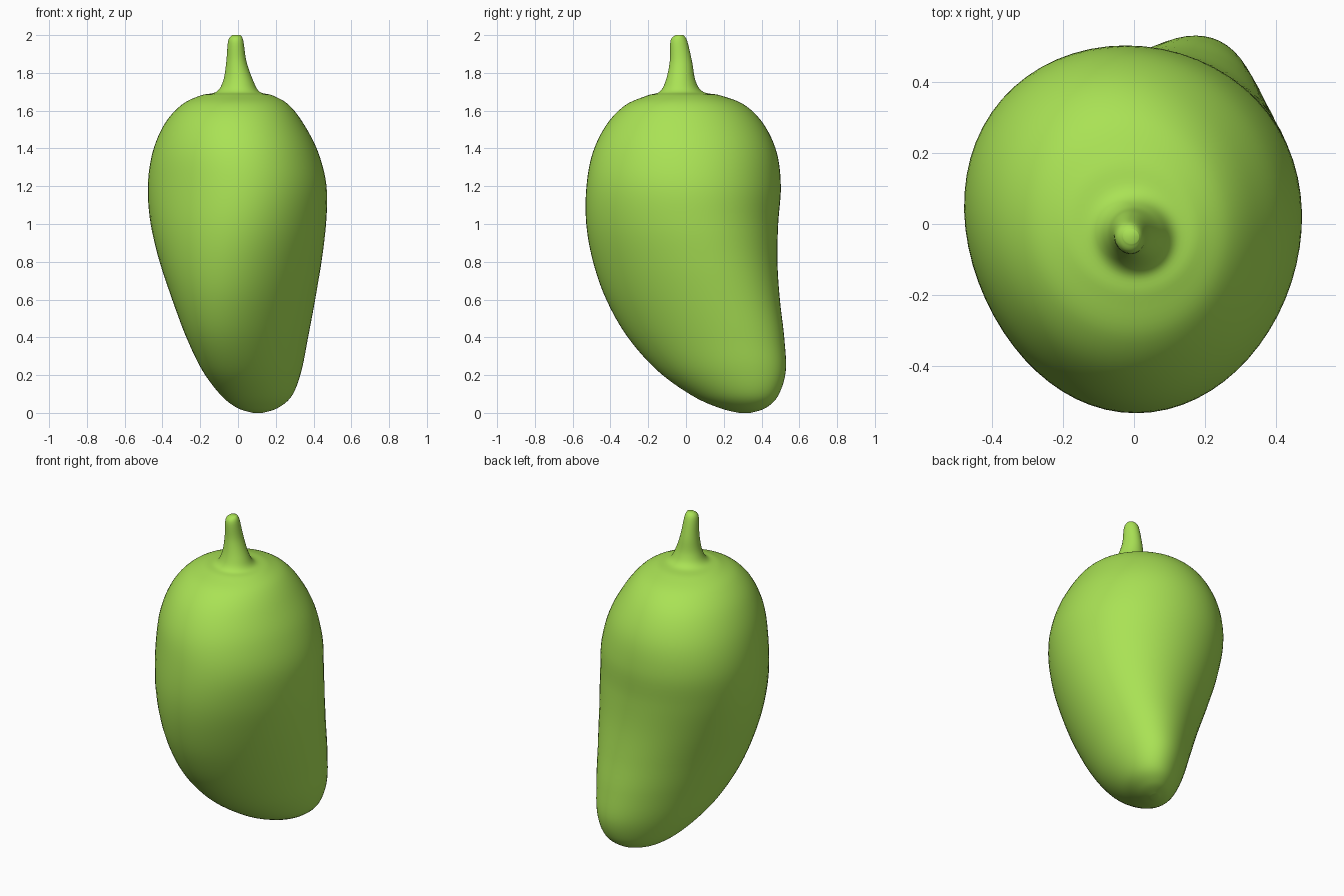
import bpy, bmesh, math

if "Cube" in bpy.data.objects:
    bpy.data.objects.remove(bpy.data.objects["Cube"])

SEGS, STEPS = 64, 6

# Profile from nose to stem tip: z, x min, x max, y min, y max
PROFILE = [
    (0.00, 0.08, 0.13, 0.28, 0.34),
    (0.025, 0.00, 0.21, 0.18, 0.42),
    (0.09, -0.085, 0.287, 0.035, 0.487),
    (0.22, -0.183, 0.338, -0.147, 0.528),
    (0.40, -0.275, 0.370, -0.308, 0.520),
    (0.60, -0.353, 0.403, -0.422, 0.497),
    (0.80, -0.418, 0.436, -0.492, 0.484),
    (1.00, -0.461, 0.463, -0.528, 0.488),
    (1.20, -0.474, 0.469, -0.527, 0.502),
    (1.38, -0.450, 0.425, -0.493, 0.480),
    (1.53, -0.388, 0.348, -0.418, 0.410),
    (1.63, -0.300, 0.270, -0.320, 0.310),
    (1.68, -0.200, 0.185, -0.205, 0.185),
    (1.70, -0.115, 0.115, -0.140, 0.090),
    (1.76, -0.078, 0.080, -0.107, 0.050),
    (1.86, -0.062, 0.045, -0.086, 0.032),
    (1.97, -0.052, 0.028, -0.082, 0.006),
    (2.00, -0.030, 0.014, -0.055, -0.015),
]


def blend(a, b, c, d, t):
    """Smooth interpolation between b and c."""
    return 0.5 * (2 * b + (c - a) * t + (2 * a - 5 * b + 4 * c - d) * t * t
                  + (3 * b - a - 3 * c + d) * t ** 3)


def sections():
    last = len(PROFILE) - 1
    for i in range(last):
        quad = [PROFILE[max(0, min(last, i + k))] for k in (-1, 0, 1, 2)]
        for s in range(STEPS):
            yield [blend(*col, s / STEPS) for col in zip(*quad)]
    yield PROFILE[-1]


def ring(bm, row):
    z, x0, x1, y0, y1 = row
    # Nose leans diagonally, fading out toward the shoulders
    k = max(0.0, min(1.0, (1.3 - z) / 1.2))
    phi = math.asin(0.45 * k * k * (3 - 2 * k) - 0.05)
    # Egg-shaped section: wide at the back, narrow at the front
    egg = 0.10 * math.sin(math.pi * (z - 0.35) / 1.3) if z < 1.65 else 0.0
    egg = max(egg, -0.03)
    verts = []
    for i in range(SEGS):
        t = math.tau * i / SEGS
        x = (x0 + x1) / 2 + (x1 - x0) / 2 * math.cos(t - phi) * (1 + egg * math.sin(t))
        y = (y0 + y1) / 2 + (y1 - y0) / 2 * math.sin(t)
        verts.append(bm.verts.new((x, y, z)))
    return verts


# Fruit body flowing into its stem, lofted as one skin
bm = bmesh.new()
rings = [ring(bm, r) for r in sections()]
for lo, hi in zip(rings, rings[1:]):
    for i in range(SEGS):
        j = (i + 1) % SEGS
        bm.faces.new((lo[i], lo[j], hi[j], hi[i]))

# Close the nose and the stem tip
bm.faces.new(rings[0][::-1])
bm.faces.new(rings[-1])
bmesh.ops.recalc_face_normals(bm, faces=bm.faces)
for f in bm.faces:
    f.smooth = True

mesh = bpy.data.meshes.new("fruit_with_stem")
bm.to_mesh(mesh)
bm.free()
fruit = bpy.data.objects.new("fruit_with_stem", mesh)
bpy.context.collection.objects.link(fruit)

green = bpy.data.materials.new("fruit_green")
green.diffuse_color = (0.40, 0.76, 0.09, 1.0)
green.use_nodes = True
green.node_tree.nodes["Principled BSDF"].inputs["Base Color"].default_value = green.diffuse_color
mesh.materials.append(green)
